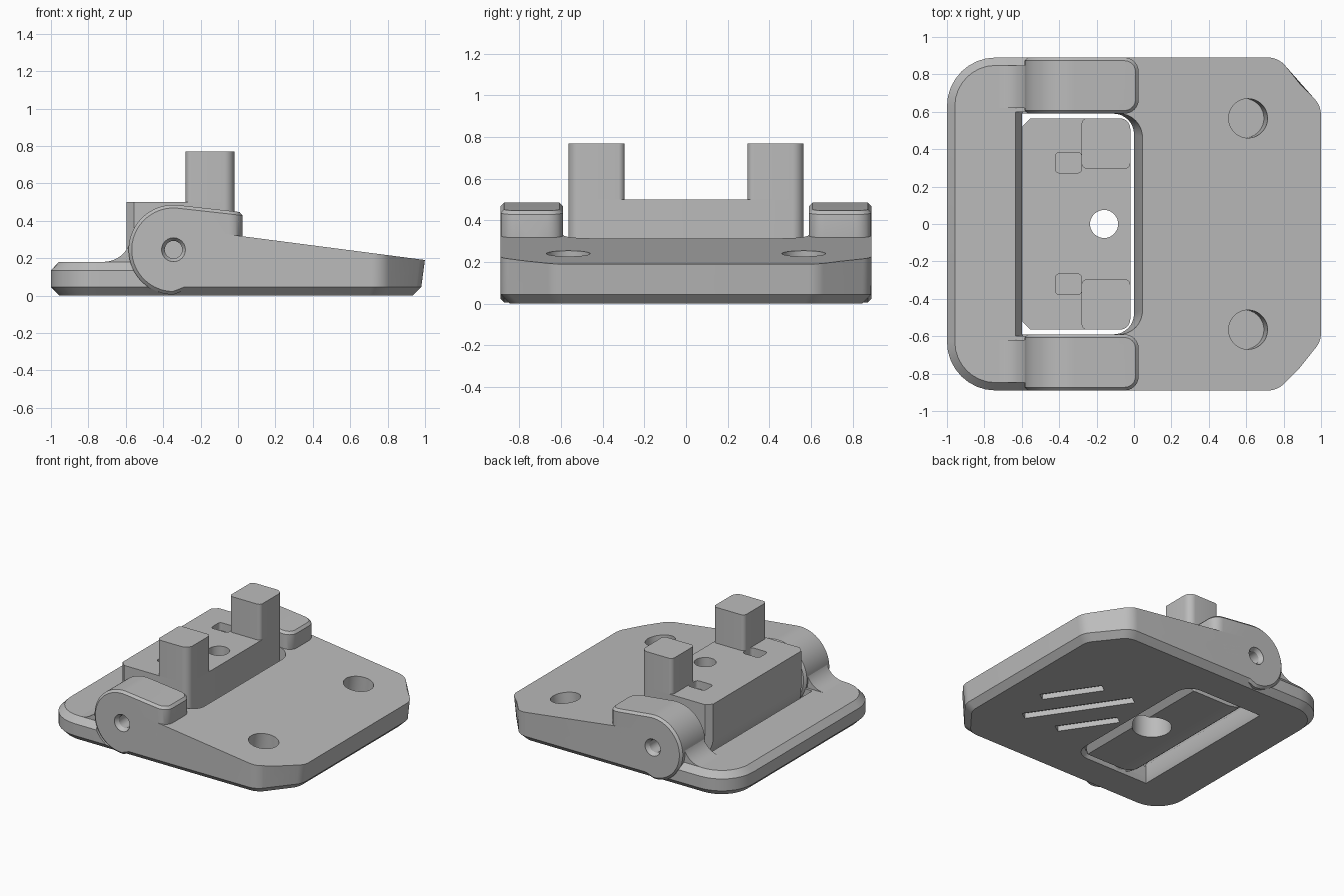
import bpy, bmesh, math
from mathutils import Vector, Matrix

cube = bpy.data.objects.get("Cube")
if cube:
    bpy.data.objects.remove(cube, do_unlink=True)

grey = bpy.data.materials.new("plain grey")
grey.use_nodes = True
COLOR = (0.5, 0.5, 0.5, 1)
grey.diffuse_color = COLOR
grey.node_tree.nodes["Principled BSDF"].inputs["Base Color"].default_value = COLOR

PIN_X, PIN_Z, KNUCKLE = -0.345, 0.245, 0.24
HALF_Y, GAP_Y = 0.89, 0.59


def rounded(corners, seg=8):
    """2D outline from (x, y, radius) corners; radius 0 stays sharp."""
    out = []
    for i, (x, y, r) in enumerate(corners):
        p = Vector((x, y))
        a = (Vector(corners[i - 1][:2]) - p).normalized()
        b = (Vector(corners[(i + 1) % len(corners)][:2]) - p).normalized()
        if r == 0:
            out.append(p)
            continue
        half = a.angle(b) / 2
        centre = p + (a + b).normalized() * r / math.sin(half)
        start = p + a * r / math.tan(half) - centre
        end = p + b * r / math.tan(half) - centre
        turn = start.angle_signed(end)
        for k in range(seg + 1):
            out.append(centre + Matrix.Rotation(-turn * k / seg, 2) @ start)
    return out


def arc(cx, cy, r, a0, a1, n=20):
    return [(cx + r * math.cos(math.radians(a0 + (a1 - a0) * k / n)),
             cy + r * math.sin(math.radians(a0 + (a1 - a0) * k / n))) for k in range(n + 1)]


def loft(name, loops):
    bm = bmesh.new()
    rings = [[bm.verts.new(p) for p in loop] for loop in loops]
    n = len(rings[0])
    for low, high in zip(rings, rings[1:]):
        for i in range(n):
            j = (i + 1) % n
            bm.faces.new((low[i], low[j], high[j], high[i]))
    bm.faces.new(rings[0])
    bm.faces.new(rings[-1])
    bmesh.ops.recalc_face_normals(bm, faces=bm.faces)
    mesh = bpy.data.meshes.new(name)
    bm.to_mesh(mesh)
    bm.free()
    mesh.materials.append(grey)
    obj = bpy.data.objects.new(name, mesh)
    bpy.context.collection.objects.link(obj)
    return obj


def stack(name, *layers):
    """Layers of (outline, z)."""
    return loft(name, [[(x, y, z) for x, y in o] for o, z in layers])


def side_prism(name, profile, y0, y1):
    return loft(name, [[(x, y, z) for x, z in profile] for y in (y0, y1)])


def apply(obj, kind, **settings):
    mod = obj.modifiers.new(kind, kind)
    for key, value in settings.items():
        setattr(mod, key, value)
    bpy.context.view_layer.objects.active = obj
    bpy.ops.object.modifier_apply(modifier=mod.name)


def boolean(obj, cutters, operation="DIFFERENCE"):
    for c in cutters:
        c.hide_render = True
        apply(obj, "BOOLEAN", object=c, operation=operation, solver="EXACT")


def box(x0, x1, y0, y1, r=0.0):
    return rounded([(x0, y0, r), (x1, y0, r), (x1, y1, r), (x0, y1, r)], 5)


def plate_outline(i, right=1.0):
    """Plan of the plate, inset by i."""
    y, k = HALF_Y - i, 0.41 * i
    return rounded([(-1 + i, -y, 0.26 - i), (0.77 - k, -y, 0.12), (right - i, -0.63 + k, 0.12),
                    (right - i, 0.63 - k, 0.12), (0.77 - k, y, 0.12), (-1 + i, y, 0.26 - i)])


# Cutters for the central pocket, pin holes, round recesses and bottom grooves
def pocket_outline(x1, y, r, x0=-0.6):
    return rounded([(x0, -y, 0), (x1, -y, r), (x1, y, r), (x0, y, 0)])


pocket = stack("pocket_cutter", (pocket_outline(0.035, 0.61, 0.12, -0.62), -0.01),
               (pocket_outline(0.0, GAP_Y, 0.11), 0.035),
               (pocket_outline(0.0, GAP_Y, 0.11), 0.15), (pocket_outline(0.05, GAP_Y, 0.13), 0.33),
               (pocket_outline(0.05, GAP_Y, 0.13), 0.6))
pin_cutters, recesses = [], []
for s in (-1, 1):
    pin_cutters.append(loft("pin_cutter", [[(x, s * y, z) for x, z in arc(PIN_X, PIN_Z, r, 0, 345, 23)]
                                           for y, r in ((0.92, 0.064), (0.885, 0.064), (0.86, 0.047), (0.74, 0.047))]))
    rec = stack("recess_cutter", (arc(0, 0, 0.105, 0, 350, 35), -0.15), (arc(0, 0, 0.105, 0, 350, 35), 0.1))
    rec.data.transform(Matrix.Translation((0.61, s * 0.565, 0.24)) @ Matrix.Rotation(0.13, 4, "Y"))
    recesses.append(rec)
grooves = []
for x, y, length in ((0.57, 0.02, 0.44), (0.40, -0.115, 0.78), (0.21, -0.245, 0.44)):
    g = stack("groove_cutter", (box(-length / 2, length / 2, -0.035, 0.035), -0.02),
              (box(-length / 2, length / 2, -0.035, 0.035), 0.04))
    g.data.transform(Matrix.Translation((x, y, 0)) @ Matrix.Rotation(math.radians(124), 4, "Z"))
    grooves.append(g)

# Low rear plate with a chamfered rim
SPLIT = -0.42
low_plate = stack("low_plate", (plate_outline(0.045), 0), (plate_outline(0), 0.045),
                  (plate_outline(0), 0.135), (plate_outline(0.042), 0.18))
right_side = stack("split_cutter", (box(SPLIT, 2, -2, 2), -1), (box(SPLIT, 2, -2, 2), 1))
knuckle_space = side_prism("knuckle_cutter", arc(PIN_X, PIN_Z, KNUCKLE, 0, 354, 59), -1, 1)
lip = side_prism("lip_cutter", [(-0.64, 0.19), (-0.595, 0.12), (-0.5, 0.12), (-0.5, 0.19)], -0.6, 0.6)
boolean(low_plate, [right_side, knuckle_space, pocket, lip])

# Sloping main plate
ramp_plate = stack("ramp_plate", (plate_outline(0.045, 0.98), 0), (plate_outline(0, 0.98), 0.045),
                   (plate_outline(0, 1.03), 0.42))
left_side = stack("split_cutter", (box(-2, SPLIT, -2, 2), -1), (box(-2, SPLIT, -2, 2), 1))
slope = side_prism("slope_cutter", [(-1.2, 0.476), (1.2, 0.164), (1.2, 1), (-1.2, 1)], -2, 2)
boolean(ramp_plate, [left_side, slope, pocket] + recesses + pin_cutters + grooves)

# Hinge arms with chamfered edges, and the fillets behind them
parts = [low_plate, ramp_plate]
arm_profile = arc(PIN_X, PIN_Z, KNUCKLE, 270, 83, 34) + [(0.025, 0.445), (0.025, 0.28), (-0.1, 0.1)]
fillet_profile = arc(-0.72, 0.33, 0.15, 270, 350, 10) + [(-0.5, 0.3), (-0.5, 0.15), (-0.72, 0.15)]
for s, side in ((-1, "right"), (1, "left")):
    arm = side_prism(side + "_hinge_arm", arm_profile, s * GAP_Y, s * HALF_Y)
    bm = bmesh.new()
    bm.from_mesh(arm.data)
    ends = [e for e in bm.edges if all(abs(v.co.x - 0.025) < 1e-4 for v in e.verts)
            and abs(e.verts[0].co.z - e.verts[1].co.z) > 0.1]
    bmesh.ops.bevel(bm, geom=ends, offset=0.075, segments=6, profile=0.5, affect="EDGES")
    bm.to_mesh(arm.data)
    bm.free()
    apply(arm, "BEVEL", width=0.04, segments=1, limit_method="ANGLE", angle_limit=math.radians(35))
    boolean(arm, pin_cutters)
    fillet = side_prism(side + "_arm_fillet", fillet_profile, s * (GAP_Y + 0.03), s * (HALF_Y - 0.042))
    parts += [arm, fillet]

# Pivoting clamp block: barrel-shaped below, flat on top
clamp_profile = [(-0.02, 0.5), (-0.595, 0.5)] + arc(-0.355, PIN_Z, KNUCKLE, 180, 270, 16) + [(-0.06, 0.005), (-0.02, 0.045)]
clamp_block = side_prism("clamp_block", clamp_profile, -0.6, 0.6)
CX, CY, CUT = -0.595, 0.565, 0.04
plan = rounded([(CX, -CY + CUT, 0), (CX + CUT, -CY, 0), (-0.02, -CY, 0.055),
                (-0.02, CY, 0.055), (CX + CUT, CY, 0), (CX, CY - CUT, 0)])
boolean(clamp_block, [stack("plan_cutter", (plan, -0.1), (plan, 0.7))], "INTERSECT")
bore = [[(x, y) for x, y in arc(-0.16, 0, r, 0, 350, 35)] for r in (0.135, 0.075)]
boolean(clamp_block, [stack("counterbore_cutter", (bore[0], -0.1), (bore[0], 0.2)),
                      stack("bore_cutter", (bore[1], -0.1), (bore[1], 0.7))]
        + [stack("slot_cutter", (box(-0.42, -0.28, y - 0.055, y + 0.055, 0.022), z),
                 (box(-0.42, -0.28, y - 0.055, y + 0.055, 0.022), 0.6))
           for y, z in ((0.328, 0.44), (-0.322, 0.3))])
parts.append(clamp_block)

# Two upright posts on the block
for s, side in ((-1, "right"), (1, "left")):
    outline = rounded([(-0.28, s * 0.295, 0.03), (-0.02, s * 0.295, 0.03),
                       (-0.02, s * CY, 0.055), (-0.28, s * CY, 0.03)])
    parts.append(stack(side + "_post", (outline, 0.5), (outline, 0.77)))

# Remove the cutters, then shade
for obj in [o for o in bpy.context.collection.objects if o.name.split(".")[0].endswith("_cutter")]:
    bpy.data.objects.remove(obj, do_unlink=True)
for obj in parts:
    bpy.ops.object.select_all(action="DESELECT")
    obj.select_set(True)
    bpy.context.view_layer.objects.active = obj
    bpy.ops.object.shade_smooth_by_angle(angle=math.radians(25))
